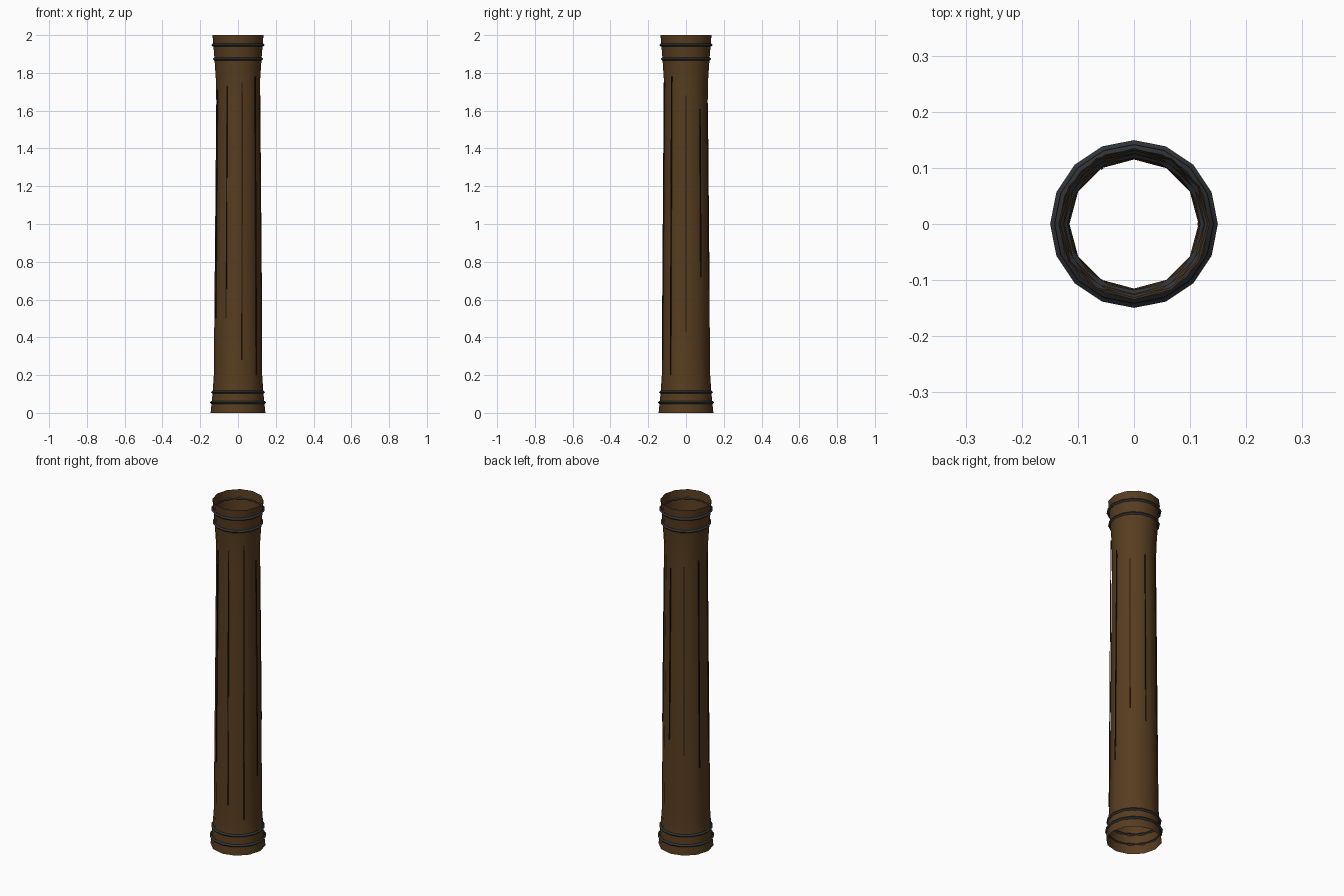
import bpy
import bmesh
from math import cos, sin, radians, pi

cube = bpy.data.objects.get("Cube")
if cube:
    bpy.data.objects.remove(cube)


def material(name, colour):
    mat = bpy.data.materials.new(name)
    mat.use_nodes = True
    mat.diffuse_color = (*colour, 1)
    shader = mat.node_tree.nodes["Principled BSDF"]
    shader.inputs["Base Color"].default_value = (*colour, 1)
    shader.inputs["Roughness"].default_value = 0.9
    return mat


WOOD = material("brown wood", (0.095, 0.046, 0.014))
IRON = material("dark iron", (0.03, 0.034, 0.038))
CRACK = material("dark crack", (0.015, 0.01, 0.006))

SIDES = 12
# Column outline as (radius, height)
PROFILE = [(0.145, 0), (0.134, 0.11), (0.128, 0.2), (0.115, 1.65),
           (0.117, 1.76), (0.125, 1.88), (0.135, 2)]


def make_object(name, bm, mat):
    mesh = bpy.data.meshes.new(name)
    bm.to_mesh(mesh)
    bm.free()
    mesh.materials.append(mat)
    obj = bpy.data.objects.new(name, mesh)
    bpy.context.collection.objects.link(obj)
    return obj


def bridge(bm, loops):
    for low, high in zip(loops, loops[1:]):
        n = len(low)
        for i in range(n):
            j = (i + 1) % n
            bm.faces.new((low[i], low[j], high[j], high[i]))


def column_radius(height):
    for (r0, z0), (r1, z1) in zip(PROFILE, PROFILE[1:]):
        if z0 <= height <= z1:
            return r0 + (r1 - r0) * (height - z0) / (z1 - z0)


# Hollow, open-ended column
bm = bmesh.new()
loops = [[bm.verts.new((r * cos(2 * pi * i / SIDES), r * sin(2 * pi * i / SIDES), z))
          for i in range(SIDES)] for r, z in PROFILE]
bridge(bm, loops)
shaft = make_object("column_shaft", bm, WOOD)
bpy.ops.object.select_all(action="DESELECT")
shaft.select_set(True)
bpy.context.view_layer.objects.active = shaft
bpy.ops.object.shade_smooth_by_angle(angle=radians(40))

# Iron bands at both ends
BANDS = {"lower_band_1": (0.1415, 0.055), "lower_band_2": (0.1345, 0.11),
         "upper_band_1": (0.1255, 1.873), "upper_band_2": (0.1335, 1.948)}
for name, (radius, height) in BANDS.items():
    bpy.ops.mesh.primitive_torus_add(major_radius=radius, minor_radius=0.008,
                                     major_segments=16, minor_segments=4,
                                     location=(0, 0, height))
    band = bpy.context.object
    band.name = name
    band.data.materials.append(IRON)
    bpy.ops.object.shade_smooth_by_angle(angle=radians(40))

# Long thin cracks, evenly spaced around the shaft, as (bottom, top)
CRACKS = [(0.43, 1.68), (0.72, 1.61), (0.65, 1.64), (0.57, 1.66), (0.49, 1.69),
          (0.5, 1.71), (0.5, 1.73), (0.28, 1.75), (0.2, 1.78)]
HALF = 0.0024
for k, (bottom, top) in enumerate(CRACKS):
    angle = 2 * pi * k / len(CRACKS)
    bm = bmesh.new()
    loops = []
    for z in (bottom, top):
        loop = []
        for out, side in ((-HALF, -HALF), (HALF, -HALF), (HALF, HALF), (-HALF, HALF)):
            d = column_radius(z) + out
            loop.append(bm.verts.new((d * cos(angle) - side * sin(angle),
                                      d * sin(angle) + side * cos(angle), z)))
        loops.append(loop)
    bridge(bm, loops)
    bm.faces.new(loops[0][::-1])
    bm.faces.new(loops[-1])
    bmesh.ops.recalc_face_normals(bm, faces=bm.faces)
    make_object(f"crack_{k + 1}", bm, CRACK)
